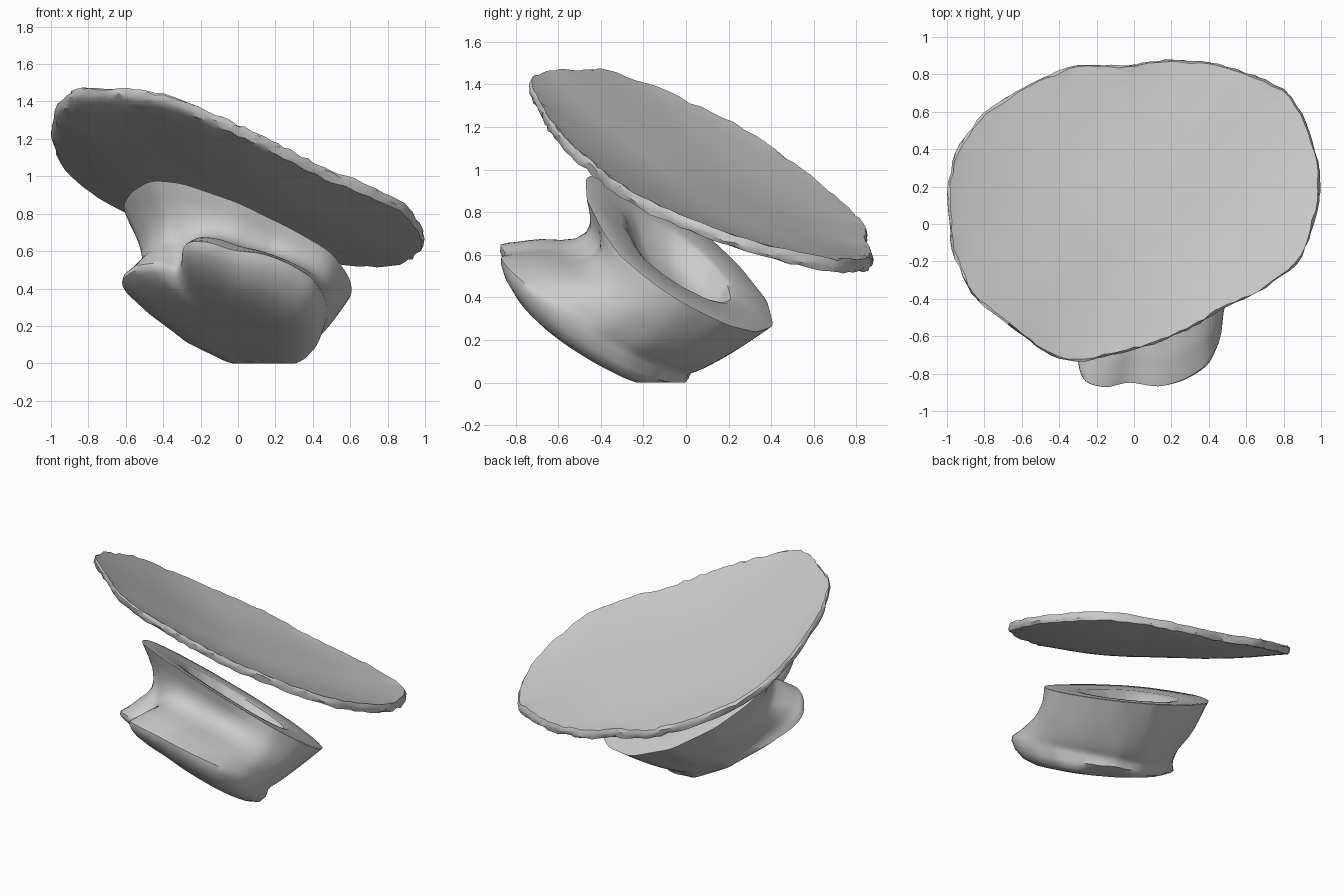
import bpy, math, random
from math import pi, sin, cos, atan2, hypot

if "Cube" in bpy.data.objects:
    bpy.data.objects.remove(bpy.data.objects["Cube"])

random.seed(4)
N = 120


def radial(points, centre, smooth):
    """Turn a plan outline into N smoothed radii around a centre."""
    polar = sorted((atan2(y - centre[1], x - centre[0]) % (2 * pi),
                    hypot(x - centre[0], y - centre[1])) for x, y in points)
    polar = [(polar[-1][0] - 2 * pi, polar[-1][1])] + polar + [(polar[0][0] + 2 * pi, polar[0][1])]
    radii = []
    for i in range(N):
        a = 2 * pi * i / N
        for (a0, r0), (a1, r1) in zip(polar, polar[1:]):
            if a0 <= a <= a1:
                f = (a - a0) / max(a1 - a0, 1e-6)
                # straight chord between the two outline points
                d = r0 * sin(a - a0) + r1 * sin(a1 - a)
                radii.append(r0 * r1 * sin(a1 - a0) / d if d > 1e-6 else r0 + f * (r1 - r0))
                break
    for _ in range(smooth):
        radii = [(radii[i - 1] + 2 * radii[i] + radii[(i + 1) % N]) / 4 for i in range(N)]
    return radii


def loft(name, rings, first, last, angle):
    """Skin closed rings, closing both ends to a centre point."""
    verts = [p for r in rings for p in r] + [first, last]
    faces = []
    for k in range(len(rings) - 1):
        for i in range(N):
            j = (i + 1) % N
            faces.append((k * N + i, k * N + j, (k + 1) * N + j, (k + 1) * N + i))
    m, top = len(rings) * N, (len(rings) - 1) * N
    for i in range(N):
        j = (i + 1) % N
        faces.append((m, j, i))
        faces.append((m + 1, top + i, top + j))
    mesh = bpy.data.meshes.new(name)
    mesh.from_pydata(verts, [], faces)
    ob = bpy.data.objects.new(name, mesh)
    bpy.context.collection.objects.link(ob)
    bpy.ops.object.select_all(action='DESELECT')
    ob.select_set(True)
    bpy.context.view_layer.objects.active = ob
    bpy.ops.object.shade_smooth_by_angle(angle=math.radians(angle))
    return ob


# Tilted, slightly dished plate with a chipped rim
plate_outline = [
    (-1, .19), (-.95, .4), (-.81, .59), (-.585, .735), (-.32, .85), (-.02, .845), (.17, .88),
    (.43, .86), (.67, .785), (.84, .7), (.935, .51), (.995, .29), (.99, .11), (.945, -.05),
    (.89, -.2), (.69, -.355), (.46, -.455), (.33, -.545), (.085, -.65), (-.13, -.7),
    (-.29, -.74), (-.46, -.7), (-.65, -.55), (-.865, -.39), (-.975, -.135)]
PC = (0, .07)
plate_r = radial(plate_outline, PC, 1)


def plate_point(i, s, off, jitter=0):
    a = 2 * pi * i / N
    r = plate_r[i] * s + random.uniform(-jitter, jitter)
    x, y = PC[0] + r * cos(a), PC[1] + r * sin(a)
    u = .8 * x + .6 * (y - .07)
    z = .958 - .263 * x - .399 * y + (.1 - .025 * u) * u * u
    z += .06 * (s * s - 1) + .008 * sin(5 * x + 1) * sin(6 * y)
    return (x, y, z + off + random.uniform(-jitter, jitter))


steps = [.15, .3, .45, .6, .75, .87, .95]
plate_rings = [[plate_point(i, s, -.03) for i in range(N)] for s in steps]
plate_rings += [[plate_point(i, s, o, .006) for i in range(N)]
                for s, o in ((.99, -.03), (1, -.012), (1, .012), (.99, .03))]
plate_rings += [[plate_point(i, s, .028) for i in range(N)] for s in reversed(steps)]
loft("tilted_plate", plate_rings, plate_point(0, 0, -.03), plate_point(0, 0, .028), 35)

# Waisted base: lobed lower flange, narrow waist, oval rim with a hollow
rim_outline = [
    (-.56, -.27), (-.46, -.41), (-.3, -.47), (0, -.465), (.3, -.39), (.5, -.31), (.6, -.14),
    (.61, 0), (.53, .2), (.38, .33), (.15, .41), (-.15, .38), (-.4, .25), (-.56, .08), (-.62, -.1)]
foot_outline = [
    (-.63, -.42), (-.55, -.54), (-.42, -.61), (-.34, -.57), (-.3, -.63), (-.3, -.77), (-.27, -.85),
    (-.15, -.88), (-.03, -.845), (.13, -.875), (.27, -.84), (.4, -.76), (.465, -.62), (.475, -.45),
    (.43, -.27), (.32, -.12), (.15, .0), (-.05, .03), (-.3, -.04), (-.5, -.2), (-.61, -.33)]
RC, FC = (0, -.04), (-.1, -.35)
rim_r, foot_r = radial(rim_outline, RC, 3), radial(foot_outline, FC, 2)


def base_point(i, t, w, s, drop=0, wall=False):
    a = 2 * pi * i / N
    if wall:
        # straighter wall at the back right, deeper waist on the left
        k = min(1, max(0, .35 + .9 * cos(a - math.radians(50))))
        w += k * (min(1, t) ** .85 - w)
        s += k * (1 - s) - .1 * max(0, cos(a - math.radians(190))) ** 2 * sin(pi * min(1, t))
    r = s * (foot_r[i] * (1 - w) + rim_r[i] * w)
    x = FC[0] + w * (RC[0] - FC[0]) + r * cos(a)
    y = FC[1] + w * (RC[1] - FC[1]) + r * sin(a)
    foot_z = .07 - .2 * x - .6 * y
    rim_z = .57 - .336 * x - .62 * y
    z = foot_z + t * (rim_z - foot_z) - drop * (1 + 1.5 * (x + .1))
    return (x, y, max(z, .012 * s * t))


# height from foot plane to rim plane, blend from foot to rim outline, scale, drop below foot
underside = [(.2, .11), (.4, .11), (.6, .11), (.77, .1), (.88, .08), (.96, .045), (.995, .01)]
wall = [
    (.04, 0, .995), (.08, .04, .98), (.14, .12, .96), (.22, .24, .95), (.3, .37, .94),
    (.4, .58, .93), (.5, .76, .93), (.62, .9, .935), (.75, .98, .945), (.88, 1, .97),
    (.97, 1, .995), (1, 1, 1)]
hollow = [(1.01, .98), (1, .8), (.99, .62), (.96, .56), (.88, .51), (.76, .44), (.67, .34), (.63, .18)]
base_rings = [[base_point(i, 0, 0, s, d) for i in range(N)] for s, d in underside]
base_rings += [[base_point(i, *p, wall=True) for i in range(N)] for p in wall]
base_rings += [[base_point(i, t, 1, s) for i in range(N)] for t, s in hollow]
loft("waisted_base", base_rings, base_point(0, 0, 0, 0, .11), base_point(0, .61, 1, 0), 45)
